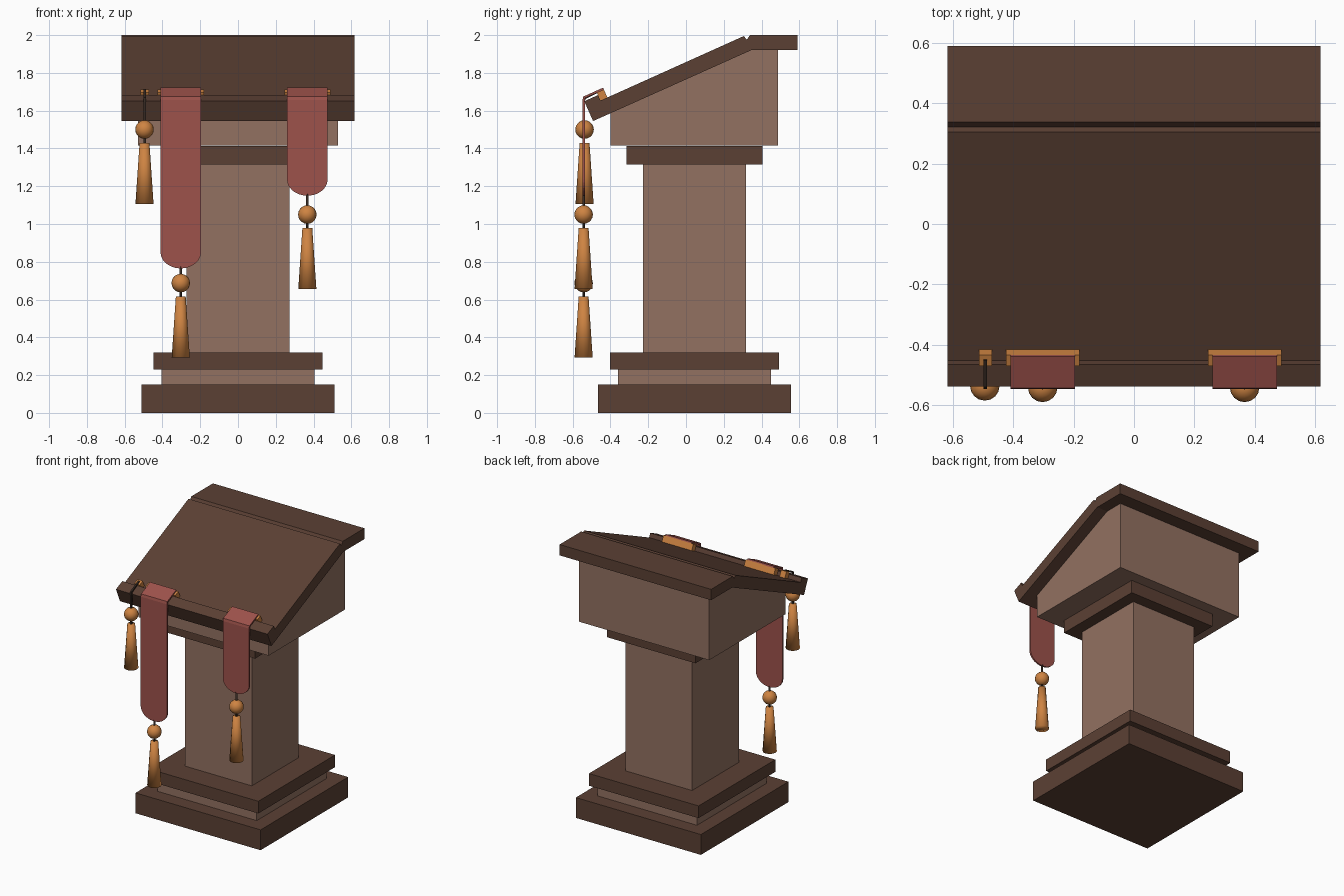
import bpy, bmesh, math

if "Cube" in bpy.data.objects:
    bpy.data.objects.remove(bpy.data.objects["Cube"])


def material(name, rgb):
    m = bpy.data.materials.new(name)
    m.diffuse_color = (*rgb, 1)
    m.use_nodes = True
    m.node_tree.nodes["Principled BSDF"].inputs["Base Color"].default_value = m.diffuse_color
    return m


DARK = material("dark_wood", (0.105, 0.051, 0.034))
LIGHT = material("light_wood", (0.29, 0.165, 0.12))
RED = material("red_cloth", (0.34, 0.085, 0.07))
GOLD = material("gold", (0.62, 0.23, 0.055))
CORD = material("cord", (0.035, 0.022, 0.016))


def finish(name, bm, mat, smooth=False):
    bmesh.ops.recalc_face_normals(bm, faces=bm.faces[:])
    me = bpy.data.meshes.new(name)
    bm.to_mesh(me)
    bm.free()
    me.materials.append(mat)
    if smooth:
        for p in me.polygons:
            p.use_smooth = True
    ob = bpy.data.objects.new(name, me)
    bpy.context.collection.objects.link(ob)
    return ob


def prism(name, profile, x0, x1, mat):
    """Extrude a (y, z) profile along x."""
    bm = bmesh.new()
    f = bm.faces.new([bm.verts.new((x0, y, z)) for y, z in profile])
    r = bmesh.ops.extrude_face_region(bm, geom=[f])
    for v in r["geom"]:
        if isinstance(v, bmesh.types.BMVert):
            v.co.x = x1
    return finish(name, bm, mat)


def slab(name, half, z0, z1, mat, yc=0.045):
    prism(name, [(yc - half, z0), (yc + half, z0), (yc + half, z1), (yc - half, z1)],
          -half, half, mat)


# Slope frame: s runs up the reading board, n is perpendicular to it
ANG = math.radians(24.0)
C, S = math.cos(ANG), math.sin(ANG)


def slope(s, n):
    return (-0.492 + s * C - n * S, 1.545 + s * S + n * C)


# Pedestal
slab("base_plinth", 0.51, 0, 0.15, DARK)
slab("base_riser", 0.405, 0.15, 0.23, LIGHT)
slab("base_moulding", 0.447, 0.23, 0.32, DARK)
slab("column", 0.272, 0.32, 1.32, LIGHT)
slab("column_cap", 0.36, 1.315, 1.412, DARK)

# Sloped head and its top boards
prism("head_box", [(-0.40, 1.415), (0.487, 1.415), (0.487, 1.925), (0.34, 1.925), (-0.40, 1.595)],
      -0.53, 0.53, LIGHT)
prism("top_board", [slope(0, 0), slope(0, 0.115), slope(0.08, 0.115), slope(0.08, 0.083),
                    (0.306, 1.995), (0.322, 1.975), (0.338, 2.0),
                    (0.59, 2.0), (0.59, 1.92), (0.345, 1.92)], -0.618, 0.618, DARK)


def clamp(name, x, half):
    prism(name, [slope(0.08, 0.075), slope(0.12, 0.075), slope(0.12, 0.13), slope(0.08, 0.13)],
          x - half, x + half, GOLD)


def strip(name, x, rows, thick, mat):
    """Cloth strip from (half width, y, z) rows, thickened."""
    bm = bmesh.new()
    pairs = [[bm.verts.new((x + k * w, y, z)) for k in (-1, 1)] for w, y, z in rows]
    for a, b in zip(pairs, pairs[1:]):
        bm.faces.new((a[0], a[1], b[1], b[0]))
    ob = finish(name, bm, mat)
    mod = ob.modifiers.new("thickness", "SOLIDIFY")
    mod.thickness, mod.offset = thick, 0


def cone(name, x, y, z0, z1, r0, r1, mat, sides=12):
    bm = bmesh.new()
    bmesh.ops.create_cone(bm, cap_ends=True, segments=sides, radius1=r0, radius2=r1, depth=z1 - z0)
    bmesh.ops.translate(bm, vec=(x, y, (z0 + z1) / 2), verts=bm.verts)
    finish(name, bm, mat, smooth=True)


def tassel(name, x, y, bead_z, cord_top=None):
    bm = bmesh.new()
    bmesh.ops.create_uvsphere(bm, u_segments=16, v_segments=10, radius=0.049)
    bmesh.ops.translate(bm, vec=(x, y, bead_z), verts=bm.verts)
    finish(name + "_bead", bm, GOLD, smooth=True)
    cone(name + "_skirt", x, y, bead_z - 0.395, bead_z - 0.07, 0.048, 0.026, GOLD)
    if cord_top:
        cone(name + "_cord", x, y, bead_z - 0.08, cord_top, 0.007, 0.007, CORD, 8)


# Ribbon markers folded over the lip, with rounded ends and tassels
Y = -0.542
for side, x, zb in (("left", -0.303, 0.765), ("right", 0.367, 1.15)):
    w = 0.107
    rows = [(w, *slope(0.12, 0.134)), (w, *slope(0.008, 0.134)), (w, Y, 1.655)]
    for i in range(9):
        t = math.radians(i * 85 / 8)
        rows.append((w * math.cos(t), Y, zb + 0.085 * (1 - math.sin(t))))
    strip(side + "_ribbon", x, rows, 0.012, RED)
    clamp(side + "_ribbon_clamp", x, 0.122)
    tassel(side + "_ribbon_tassel", x, Y, zb - 0.09 + (0.012 if side == "left" else -0.01), zb + 0.01)

# Separate tassel hung on a cord
clamp("cord_clamp", -0.493, 0.022)
strip("hanging_cord", -0.493, [(0.006, *slope(0.105, 0.133)), (0.006, *slope(0.008, 0.128)),
                              (0.006, Y, 1.645), (0.006, Y, 1.42)], 0.012, CORD)
tassel("hanging_tassel", -0.495, -0.537, 1.50)
